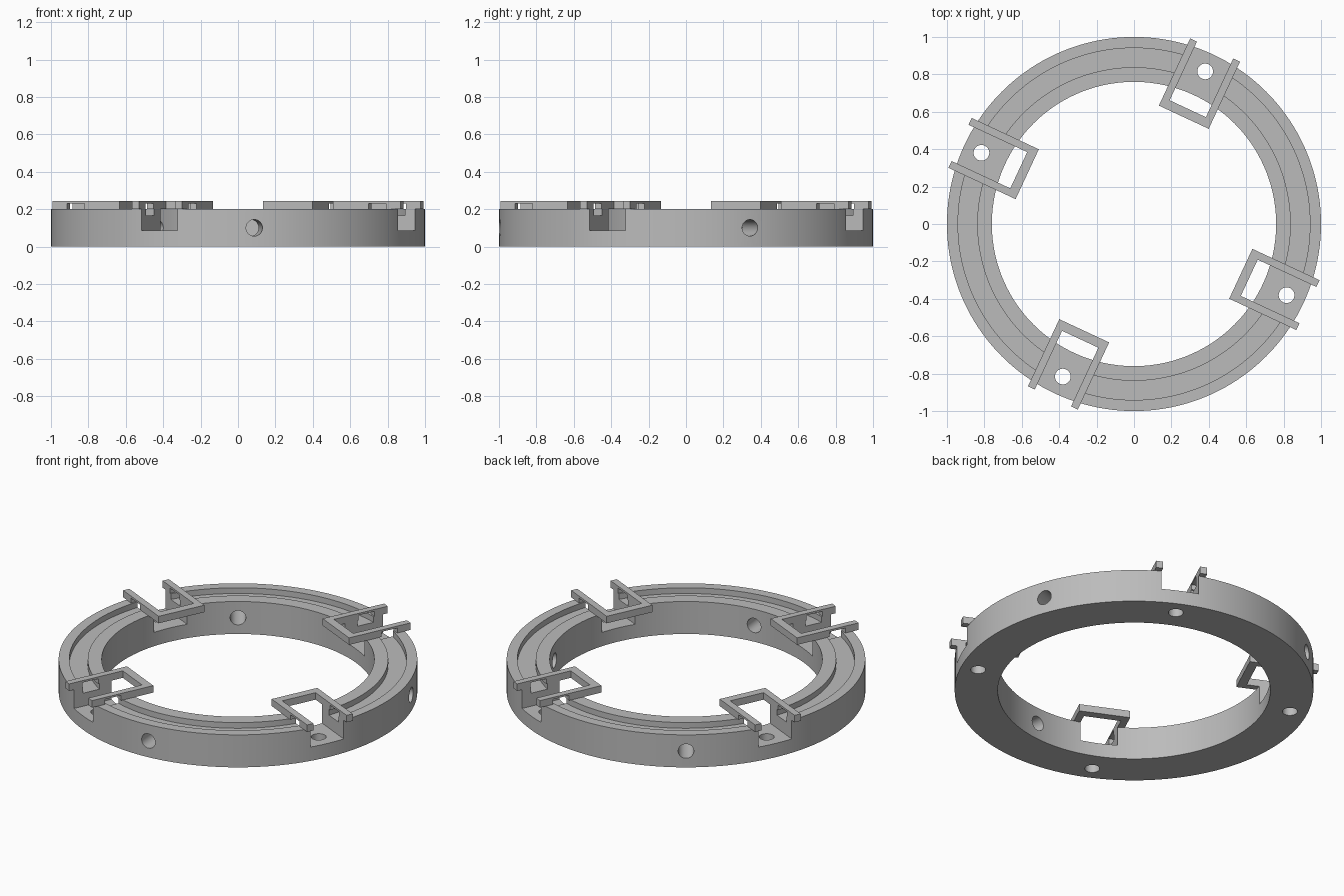
import bpy
import bmesh
from math import radians, sin, cos, tau
from mathutils import Matrix, Vector

if "Cube" in bpy.data.objects:
    bpy.data.objects.remove(bpy.data.objects["Cube"], do_unlink=True)

grey = bpy.data.materials.new("plain_grey")
grey.use_nodes = True
grey.diffuse_color = (0.5, 0.5, 0.5, 1)
grey.node_tree.nodes["Principled BSDF"].inputs["Base Color"].default_value = (0.5, 0.5, 0.5, 1)

R_OUT, R_IN = 1.0, 0.76
GROOVE_IN, GROOVE_OUT = 0.838, 0.941
TOP, GROOVE_FLOOR, NOTCH_FLOOR = 0.2, 0.165, 0.085
CLIP_TOP, WINDOW_TOP = 0.243, 0.231
CLIP_ANGLES = [65, 155, 245, 335]
SIDE_HOLE_ANGLES = [20, 125, -85]
RAIL_IN, RAIL_OUT = 0.107, 0.147


def make_object(name, bm):
    bmesh.ops.recalc_face_normals(bm, faces=bm.faces)
    mesh = bpy.data.meshes.new(name)
    bm.to_mesh(mesh)
    bm.free()
    mesh.materials.append(grey)
    obj = bpy.data.objects.new(name, mesh)
    bpy.context.collection.objects.link(obj)
    return obj


def add_box(bm, low, high):
    low, high = Vector(low), Vector(high)
    size = high - low
    matrix = Matrix.Translation((low + high) / 2) @ Matrix.Diagonal((*size, 1))
    bmesh.ops.create_cube(bm, size=1, matrix=matrix)


def add_cylinder(bm, radius, depth, matrix):
    bmesh.ops.create_cone(bm, cap_ends=True, segments=40, radius1=radius,
                          radius2=radius, depth=depth, matrix=matrix)


def turn(degrees):
    return Matrix.Rotation(radians(degrees), 4, "Z")


def lathe(name, profile, segments):
    bm = bmesh.new()
    rings = []
    for i in range(segments):
        a = tau * i / segments
        rings.append([bm.verts.new((r * cos(a), r * sin(a), z)) for r, z in profile])
    n = len(profile)
    for i in range(segments):
        here, there = rings[i], rings[(i + 1) % segments]
        for j in range(n):
            k = (j + 1) % n
            bm.faces.new((here[j], there[j], there[k], here[k]))
    return make_object(name, bm)


def cut(target, bm):
    cutter = make_object("cutter", bm)
    cutter.hide_render = True
    mod = target.modifiers.new("cut", "BOOLEAN")
    mod.operation = "DIFFERENCE"
    mod.solver = "EXACT"
    mod.object = cutter
    bpy.context.view_layer.objects.active = target
    bpy.ops.object.modifier_apply(modifier=mod.name)
    bpy.data.objects.remove(cutter, do_unlink=True)


# Ring body with a groove around its top
ring = lathe("ring_body", [
    (R_IN, 0), (R_OUT, 0), (R_OUT, TOP), (GROOVE_OUT, TOP),
    (GROOVE_OUT, GROOVE_FLOOR), (GROOVE_IN, GROOVE_FLOOR),
    (GROOVE_IN, TOP), (R_IN, TOP)], 160)

# Notches under the clips
notches = bmesh.new()
for angle in CLIP_ANGLES:
    part = bmesh.new()
    add_box(part, (0.6, -RAIL_IN, NOTCH_FLOOR), (1.1, RAIL_IN, 0.4))
    part.transform(turn(angle))
    temp = bpy.data.meshes.new("temp")
    part.to_mesh(temp)
    part.free()
    notches.from_mesh(temp)
    bpy.data.meshes.remove(temp)
cut(ring, notches)

# Screw holes through the notch floors, and radial holes through the wall
holes = bmesh.new()
for angle in CLIP_ANGLES:
    add_cylinder(holes, 0.042, 0.5, turn(angle) @ Matrix.Translation((0.9, 0, 0.1)))
for angle in SIDE_HOLE_ANGLES:
    lay_down = Matrix.Rotation(radians(90), 4, "Y")
    add_cylinder(holes, 0.044, 0.5,
                 turn(angle) @ Matrix.Translation((0.88, 0, 0.1)) @ lay_down)
cut(ring, holes)

# Smooth curved walls, sharp rims
bpy.ops.object.select_all(action="DESELECT")
ring.select_set(True)
bpy.context.view_layer.objects.active = ring
bpy.ops.object.shade_smooth_by_angle(angle=radians(30))

# Clips: two rails bridging the groove, joined by an inner crossbar
RAIL_PROFILE = [
    (0.68, TOP), (GROOVE_IN, TOP), (GROOVE_IN, WINDOW_TOP),
    (GROOVE_OUT, WINDOW_TOP), (GROOVE_OUT, TOP), (1.026, TOP),
    (1.026, CLIP_TOP), (0.68, CLIP_TOP)]
for number, angle in enumerate(CLIP_ANGLES, 1):
    bm = bmesh.new()
    for start in (-RAIL_OUT, RAIL_IN):
        face = bm.faces.new([bm.verts.new((u, start, z)) for u, z in RAIL_PROFILE])
        result = bmesh.ops.extrude_face_region(bm, geom=[face], use_keep_orig=True)
        moved = [v for v in result["geom"] if isinstance(v, bmesh.types.BMVert)]
        bmesh.ops.translate(bm, verts=moved, vec=(0, RAIL_OUT - RAIL_IN, 0))
    add_box(bm, (0.63, -RAIL_OUT, TOP), (0.68, RAIL_OUT, CLIP_TOP))
    bm.transform(turn(angle))
    make_object(f"clip_{number}", bm)
